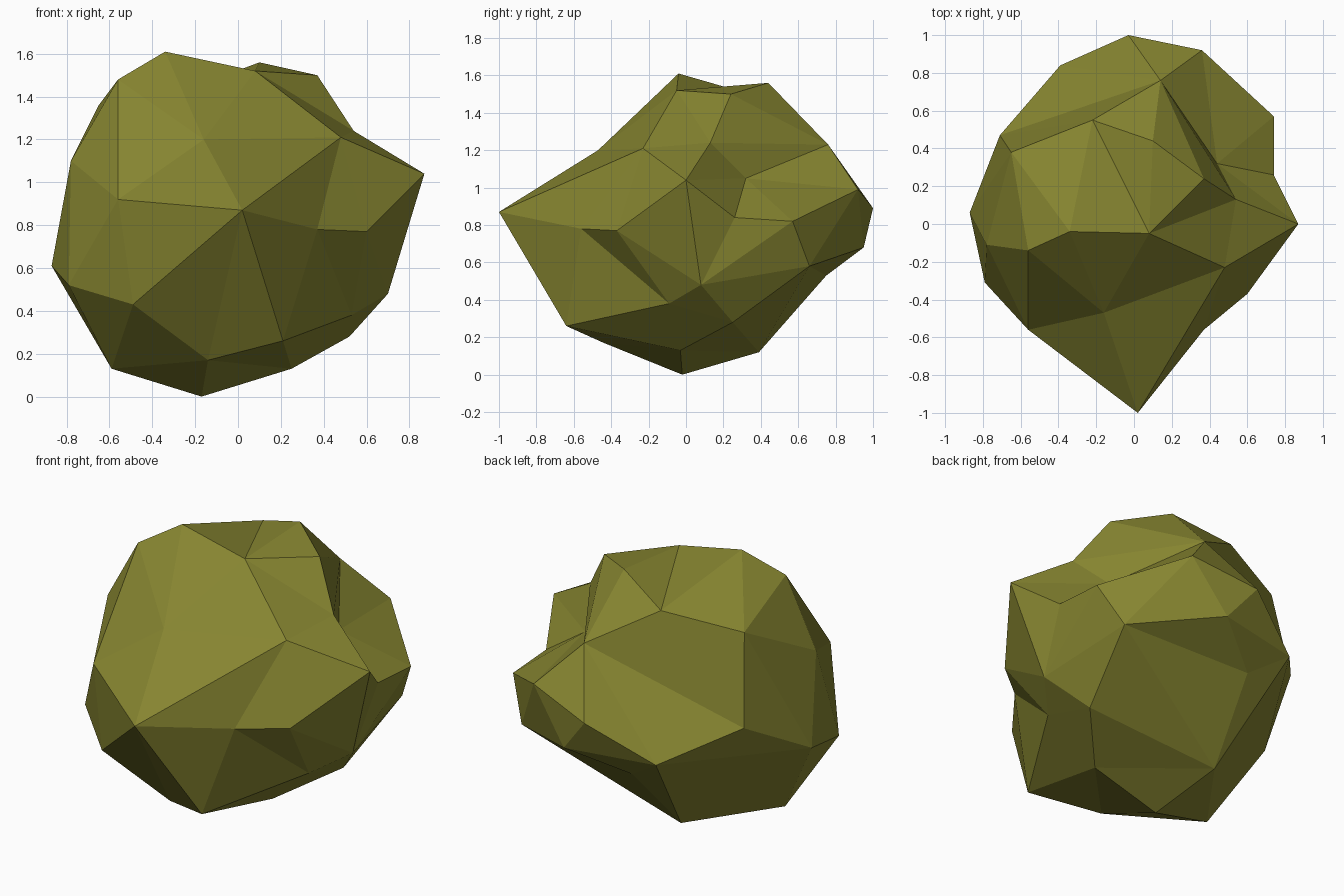
import bpy, bmesh
from mathutils import Vector

if "Cube" in bpy.data.objects:
    bpy.data.objects.remove(bpy.data.objects["Cube"])

# Rock corners, grouped by zone (one letter per corner)
CORNERS = {
    # crown
    "A": (-.34, -.04, 1.61), "B": (.08, -.05, 1.52), "C": (.37, .24, 1.50),
    "D": (.10, .44, 1.56), "E": (-.22, .55, 1.44), "G": (-.65, .38, 1.36),
    "H": (-.56, -.14, 1.48),
    # shoulders
    "F": (.14, .76, 1.23), "I": (-.78, -.11, 1.10), "J": (-.16, -.47, 1.20),
    "K": (.48, -.23, 1.21), "L": (.54, .13, 1.24), "M": (.44, .32, 1.05),
    "N": (.87, 0, 1.04),
    # waist
    "O": (.74, .26, .84), "P": (.74, .57, .82), "Q": (.36, .92, .99),
    "R": (-.03, 1.0, .89), "S": (.37, -.56, .78), "T": (.60, -.37, .77),
    "U": (.02, -1.0, .87), "V": (-.56, -.56, .92), "i": (-.71, .47, .84),
    "j": (-.39, .84, .675), "k": (.14, .95, .68), "h": (-.87, .06, .61),
    # underside
    "W": (.70, .08, .48), "X": (.53, -.09, .38), "Y": (.52, .25, .28),
    "Z": (.21, -.64, .26), "a": (.25, -.03, .13), "b": (-.17, -.02, 0),
    "c": (-.24, .39, .12), "d": (-.14, -.44, .17), "e": (-.59, -.09, .13),
    "f": (-.49, -.58, .43), "g": (-.79, -.31, .52), "l": (-.17, .75, .53),
    "m": (.62, .66, .58),
}
CENTRE = Vector((0, 0, .8))

# Skin the corners on a sphere so dents survive, then push them to place
bm = bmesh.new()
v = {n: bm.verts.new((Vector(p) - CENTRE).normalized()) for n, p in CORNERS.items()}
bmesh.ops.convex_hull(bm, input=list(bm.verts))


def flip(p, q):
    """Swap the diagonal p-q of two neighbouring triangles."""
    p, q = v[p], v[q]
    edge = bm.edges.get((p, q))
    if not edge or len(edge.link_faces) != 2:
        return
    r, s = [x for f in edge.link_faces for x in f.verts if x not in (p, q)]
    if bm.edges.get((r, s)):
        return
    bm.edges.remove(edge)
    bm.faces.new((r, s, p))
    bm.faces.new((s, r, q))


# Creases that run across the other diagonal
for pair in ("CK", "CM", "Gj", "ER", "Ej", "Om",
             "AD", "Ii", "Rl", "Yl", "ic", "TZ", "fZ"):
    flip(*pair)

for name, p in CORNERS.items():
    v[name].co = p
bmesh.ops.recalc_face_normals(bm, faces=list(bm.faces))

mesh = bpy.data.meshes.new("rock")
bm.to_mesh(mesh)
bm.free()
rock = bpy.data.objects.new("rock", mesh)
bpy.context.collection.objects.link(rock)

olive = bpy.data.materials.new("olive stone")
olive.diffuse_color = (.24, .235, .03, 1)
olive.use_nodes = True
olive.node_tree.nodes["Principled BSDF"].inputs["Base Color"].default_value = olive.diffuse_color
mesh.materials.append(olive)
